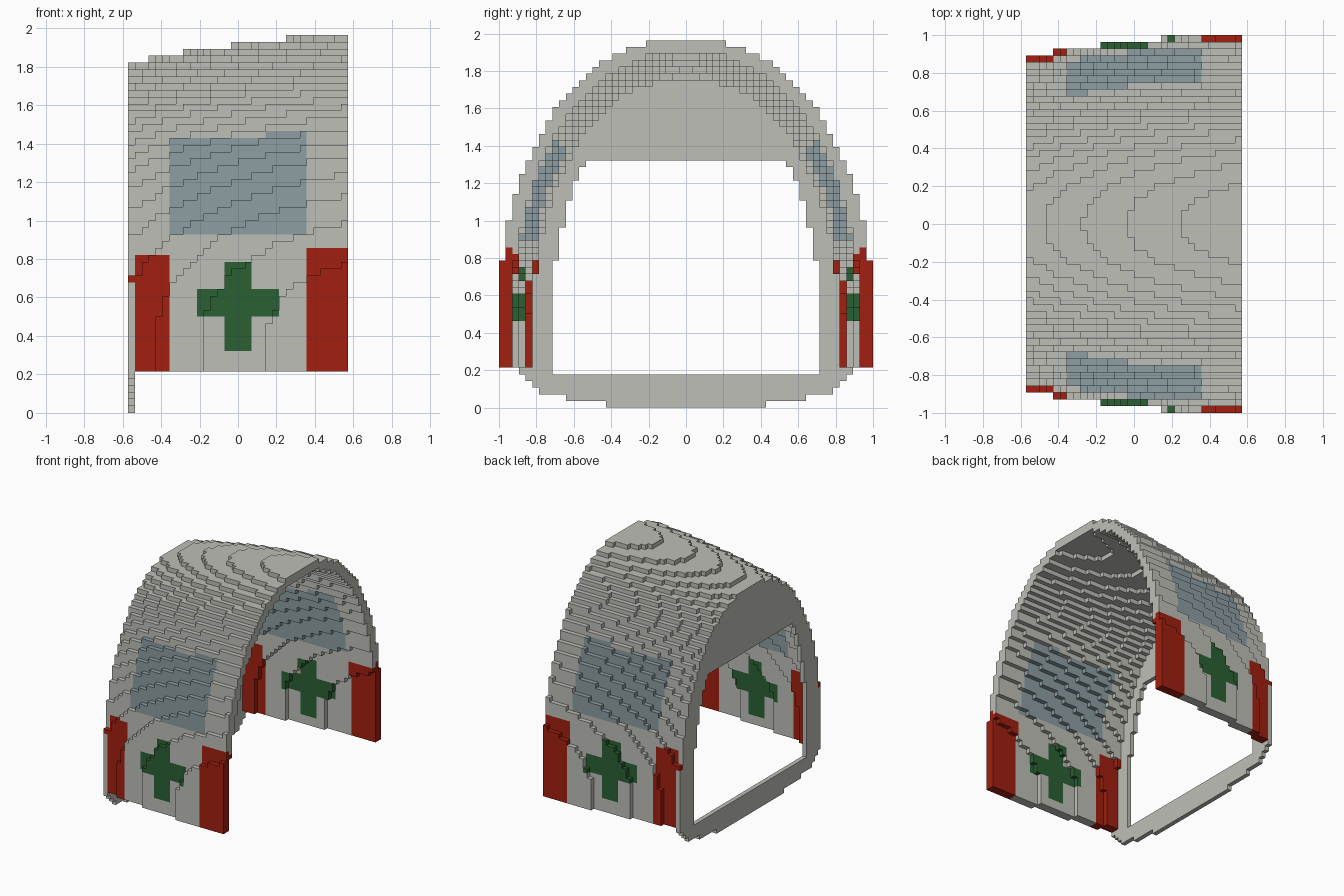
import bpy, bmesh

if "Cube" in bpy.data.objects:
    bpy.data.objects.remove(bpy.data.objects["Cube"])

V = 1 / 28            # block size
NX, NY, NZ = 32, 28, 56   # blocks along x, half of y, and z
Z0, P = 9.8, 2.2      # spring line and fullness of the arch


def material(name, rgb):
    m = bpy.data.materials.new(name)
    m.diffuse_color = (*rgb, 1)
    m.use_nodes = True
    m.node_tree.nodes["Principled BSDF"].inputs["Base Color"].default_value = m.diffuse_color
    return m


GREY = material("light_grey", (0.52, 0.52, 0.48))
RED = material("red", (0.36, 0.014, 0.005))
GREEN = material("dark_green", (0.024, 0.115, 0.034))
BLUE = material("blue_grey", (0.266, 0.337, 0.365))


# Arch half width at slice i and level k, shrunk inward by d blocks
def half_width(i, k, d=0):
    x = (i + 0.5) * V - 16 * V
    w = 25.5 + 3.51 * (x + 0.43) - 1.88 * (x + 0.43) * (x - 0.14)
    h = w + 26.55 + 0.8 * x - d
    w -= d
    t = max(0, (k + 0.5 - Z0) / (h - Z0))
    return w * (1 - t ** P) ** (1 / P) if t < 1 else 0


# Rear frame: rounded foot and tapered opening
FOOT = [12, 18, 22, 23, 24, 25]
STEPS = [(22, 20), (27, 19), (31, 18), (34, 17), (36, 16), (37, 15)]


def opening(k):
    if k < 5:
        return 0
    return next((w for top, w in STEPS if k < top), 0)


# Which painted part a shell block belongs to
def part_at(i, j, k):
    if i == 0:
        return "side_corner_panels" if k == 19 and j == 24 else "rear_frame"
    s = k + 1 if j + 0.5 < half_width(i, k, 1) else k
    if (i >= 26 and s < 24) or (i < 6 and s < 23):
        return "side_corner_panels"
    if (14 <= i < 18 and 9 <= s < 22) or (10 <= i < 22 and 14 <= s < 18):
        return "side_crosses"
    if 6 <= i < 26 and 26 <= s < (40 if i < 20 else 41):
        return "side_windows"
    return "arched_shell"


# Fill the block grid, mirrored in y
cells = {}
for i in range(NX):
    for k in range(NZ):
        for j in range(NY):
            c = j + 0.5
            if i == 0:
                w = FOOT[k] if k < 6 else half_width(i, k)
                solid = opening(k) < c < w or (k == 19 and j == 24)
            else:
                solid = k >= 6 and half_width(i, k, 2) <= c < half_width(i, k)
            if solid:
                p = part_at(i, j, k)
                cells[i, j, k] = cells[i, -1 - j, k] = p

# Six faces of a block: neighbour direction and corners
SIDES = []
for a in range(3):
    b, c = (a + 1) % 3, (a + 2) % 3
    for s in (0, 1):
        n = [0, 0, 0]
        n[a] = 2 * s - 1
        quad = []
        for u, v in ((0, 0), (1, 0), (1, 1), (0, 1)):
            q = [0, 0, 0]
            q[a], q[b], q[c] = s, u, v
            quad.append(q)
        SIDES.append((n, quad if s else quad[::-1]))


# Skin of one part: only the exposed block faces, merged where flat
def build_part(name, mat):
    bm = bmesh.new()
    verts = {}
    for cell, p in cells.items():
        if p != name:
            continue
        for n, quad in SIDES:
            if tuple(cell[a] + n[a] for a in range(3)) in cells:
                continue
            face = []
            for q in quad:
                key = tuple(cell[a] + q[a] for a in range(3))
                if key not in verts:
                    verts[key] = bm.verts.new(((key[0] - 16) * V, key[1] * V, key[2] * V))
                face.append(verts[key])
            bm.faces.new(face)
    bmesh.ops.dissolve_limit(bm, angle_limit=0.01, verts=bm.verts[:], edges=bm.edges[:])
    me = bpy.data.meshes.new(name)
    bm.to_mesh(me)
    bm.free()
    me.materials.append(mat)
    bpy.context.collection.objects.link(bpy.data.objects.new(name, me))


for name, mat in (("arched_shell", GREY), ("rear_frame", GREY),
                  ("side_corner_panels", RED), ("side_crosses", GREEN),
                  ("side_windows", BLUE)):
    build_part(name, mat)
